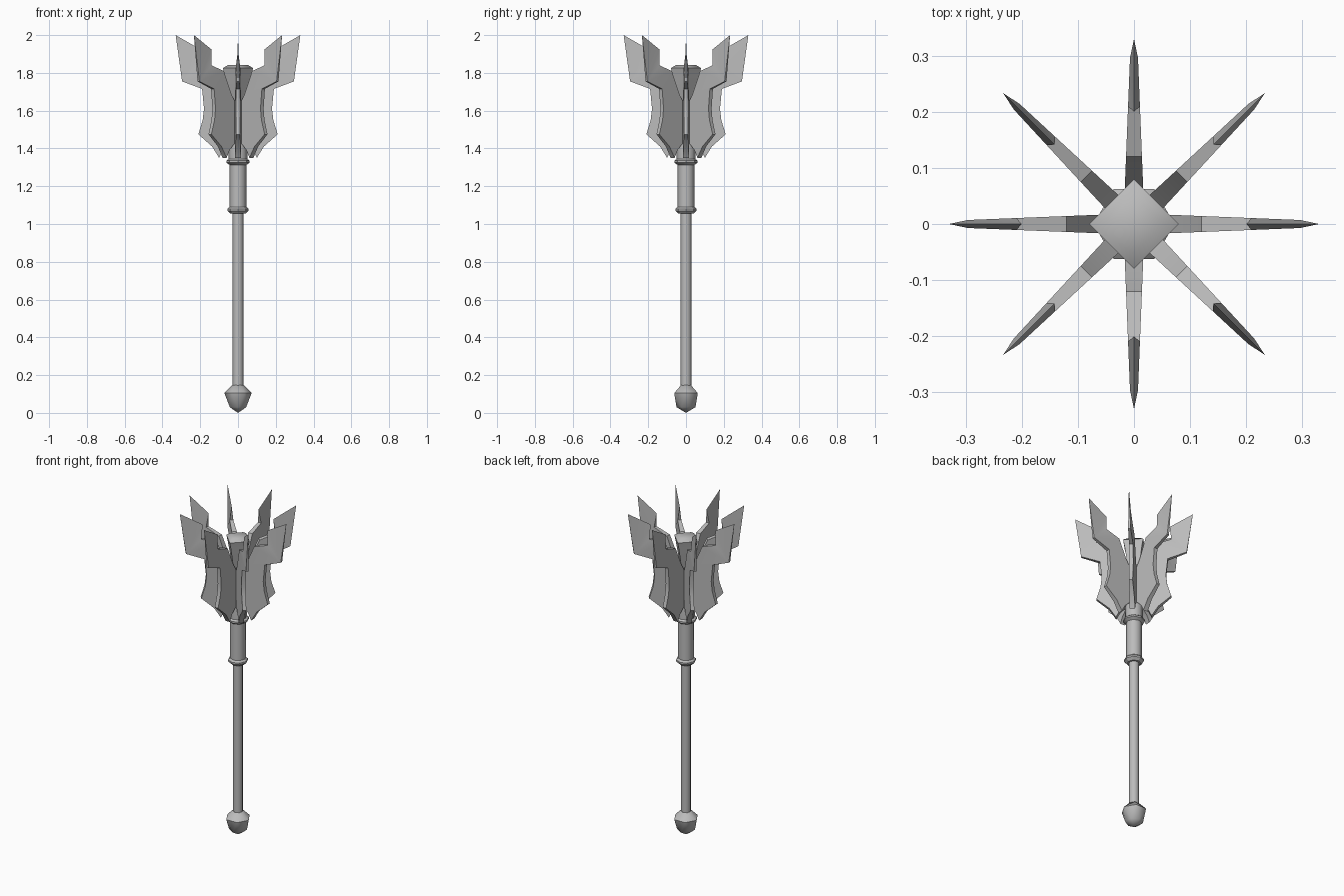
import bpy, bmesh
from math import cos, sin, pi, radians

cube = bpy.data.objects.get("Cube")
if cube:
    bpy.data.objects.remove(cube, do_unlink=True)

steel = bpy.data.materials.new("grey steel")
steel.use_nodes = True
steel.diffuse_color = (0.5, 0.5, 0.5, 1)
steel.node_tree.nodes["Principled BSDF"].inputs["Base Color"].default_value = (0.5, 0.5, 0.5, 1)


def finish(name, bm, angle):
    bmesh.ops.remove_doubles(bm, verts=bm.verts, dist=0.0001)
    bmesh.ops.recalc_face_normals(bm, faces=bm.faces)
    mesh = bpy.data.meshes.new(name)
    bm.to_mesh(mesh)
    bm.free()
    mesh.materials.append(steel)
    obj = bpy.data.objects.new(name, mesh)
    bpy.context.collection.objects.link(obj)
    bpy.ops.object.select_all(action='DESELECT')
    obj.select_set(True)
    bpy.context.view_layer.objects.active = obj
    bpy.ops.object.shade_smooth_by_angle(angle=radians(angle))
    return obj


def lathe(name, profile, sides=8, angle=50, turn=0.0):
    """Stack regular rings of (radius, height) and close both ends."""
    bm = bmesh.new()
    rings = []
    for r, z in profile:
        rings.append([bm.verts.new((r * cos(turn + 2 * pi * i / sides),
                                    r * sin(turn + 2 * pi * i / sides), z))
                      for i in range(sides)])
    for a, b in zip(rings, rings[1:]):
        for i in range(sides):
            j = (i + 1) % sides
            bm.faces.new((a[i], a[j], b[j], b[i]))
    bm.faces.new(rings[0])
    bm.faces.new(rings[-1])
    return finish(name, bm, angle)


# Handle
lathe("shaft", [(0.029, 0.12), (0.029, 1.08)])
lathe("grip", [(0.045, 1.07), (0.045, 1.34)])
for name, z, r in (("lower_collar", 1.075, 0.056), ("upper_collar", 1.33, 0.062)):
    lathe(name, [(0.04, z - 0.02), (r, z - 0.005), (r, z + 0.005), (0.04, z + 0.02)], angle=30)

# Faceted pommel: two hexagons twisted against each other
bm = bmesh.new()
for r, z, turn in ((0.03, 0.147, 0), (0.072, 0.105, 0), (0.05, 0.03, pi / 6)):
    for i in range(6):
        bm.verts.new((r * cos(turn + i * pi / 3), r * sin(turn + i * pi / 3), z))
bm.verts.new((0, 0, 0))
bmesh.ops.convex_hull(bm, input=bm.verts)
finish("pommel", bm, 50)

# Head core and crystal
lathe("blade_socket", [(0.05, 1.34), (0.05, 1.46), (0.045, 1.49), (0.032, 1.512)])
lathe("crystal", [(0.012, 1.58), (0.05, 1.69), (0.07, 1.79), (0.08, 1.825), (0.052, 1.842)],
      sides=4, angle=60)

# Blade outline as (distance from axis, height), starting at the tip
OUTLINE = [(0.33, 2.0), (0.20, 1.925), (0.21, 1.84), (0.12, 1.81), (0.067, 1.69),
           (0.01, 1.6), (0.01, 1.44), (0.05, 1.42), (0.08, 1.39), (0.10, 1.35),
           (0.137, 1.41), (0.21, 1.475), (0.187, 1.55), (0.18, 1.61),
           (0.19, 1.715), (0.296, 1.755)]


def blade(name, turn):
    """Wedge that thins outwards, with a sharpened horn edge."""
    bm = bmesh.new()
    n = len(OUTLINE)
    sheets = []
    for side in (-1, 1):
        sheet = []
        for i, (r, z) in enumerate(OUTLINE):
            half = 0 if i < 2 else side * (0.019 - 0.04 * r)
            sheet.append(bm.verts.new((r * cos(turn) - half * sin(turn),
                                       r * sin(turn) + half * cos(turn), z)))
        bm.faces.new((sheet[0], sheet[1], sheet[-1]))
        bm.faces.new((sheet[1], sheet[2], sheet[-1]))
        bm.faces.new(sheet[2:])
        sheets.append(sheet)
    a, b = sheets
    for i in range(1, n):
        j = (i + 1) % n
        bm.faces.new((a[i], a[j], b[j], b[i]))
    finish(name, bm, 20)


for k in range(8):
    blade("blade_%d" % (k + 1), k * pi / 4)
